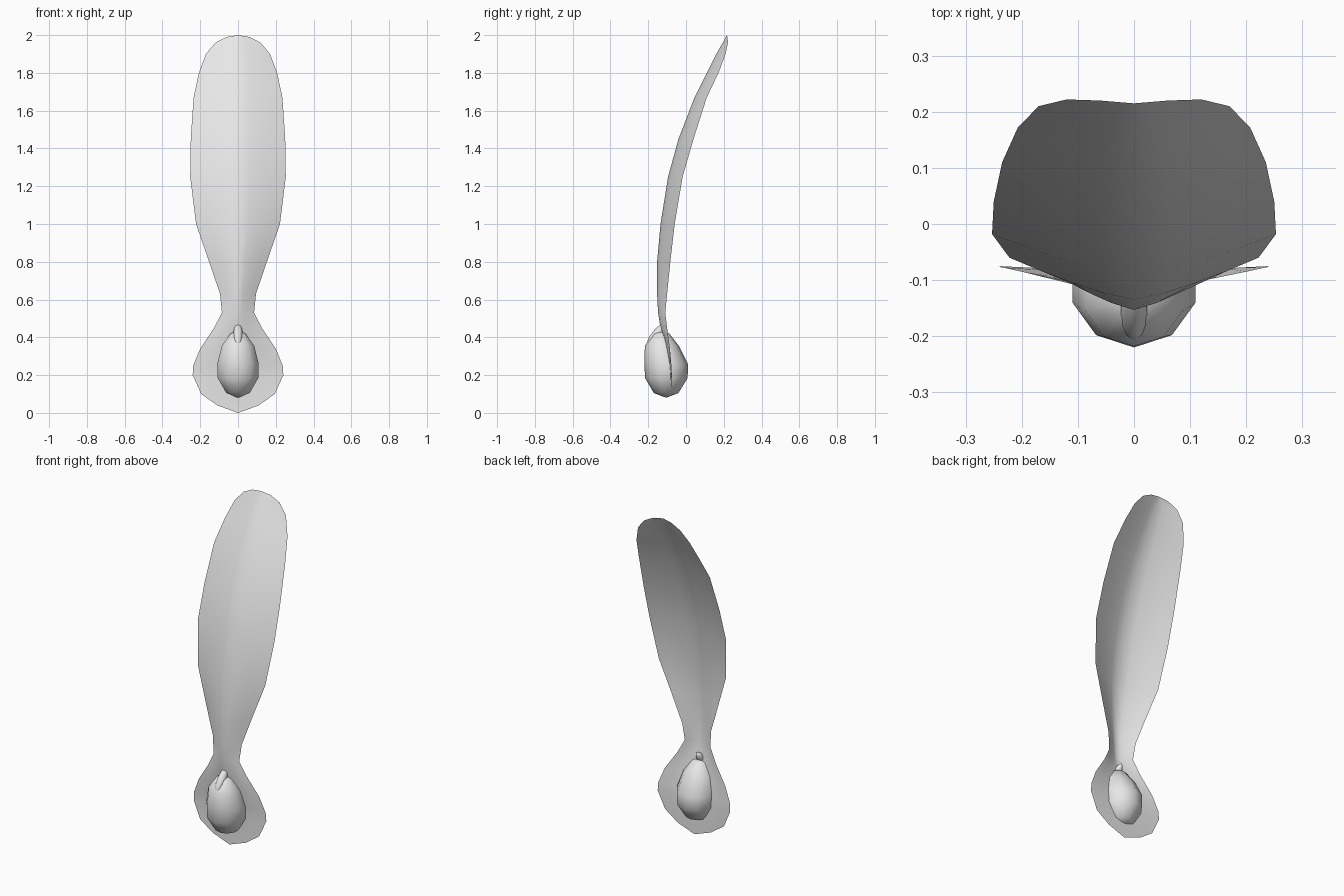
import bpy, bmesh, math
from mathutils import Matrix, Vector

cube = bpy.data.objects.get("Cube")
if cube:
    bpy.data.objects.remove(cube, do_unlink=True)

grey = bpy.data.materials.new("pale_grey")
grey.use_nodes = True
colour = (0.8, 0.8, 0.8, 1)
grey.diffuse_color = colour
grey.node_tree.nodes["Principled BSDF"].inputs["Base Color"].default_value = colour


def finish(name, bm):
    """Turn a bmesh into a smooth shaded object."""
    bmesh.ops.remove_doubles(bm, verts=bm.verts, dist=0.0005)
    mesh = bpy.data.meshes.new(name)
    bm.to_mesh(mesh)
    bm.free()
    mesh.materials.append(grey)
    mesh.shade_smooth()
    obj = bpy.data.objects.new(name, mesh)
    bpy.context.collection.objects.link(obj)
    return obj


def skin(bm, rows, closed=False):
    """Bridge neighbouring rows of vertices with quads."""
    for low, high in zip(rows, rows[1:]):
        count = len(low)
        for i in range(count if closed else count - 1):
            j = (i + 1) % count
            bm.faces.new((low[i], low[j], high[j], high[i]))


# Wing: one thin folded sheet; rows are height, half width, spine y, edge y
wing_rows = [
    (0.00, 0.0, -0.08, -0.08), (0.04, 0.11, -0.08, -0.08),
    (0.10, 0.195, -0.08, -0.08), (0.20, 0.24, -0.085, -0.075),
    (0.25, 0.237, -0.09, -0.077), (0.34, 0.20, -0.11, -0.085),
    (0.45, 0.127, -0.135, -0.10), (0.53, 0.085, -0.148, -0.11),
    (0.63, 0.095, -0.153, -0.10), (0.80, 0.153, -0.153, -0.083),
    (1.00, 0.222, -0.135, -0.06), (1.25, 0.253, -0.095, -0.018),
    (1.45, 0.25, -0.04, 0.04), (1.67, 0.235, 0.045, 0.11),
    (1.80, 0.207, 0.11, 0.172), (1.90, 0.17, 0.16, 0.21),
    (1.96, 0.12, 0.195, 0.222), (1.99, 0.06, 0.21, 0.22),
    (2.00, 0.0, 0.215, 0.215),
]
bm = bmesh.new()
steps = [-1, -0.75, -0.5, -0.25, 0, 0.25, 0.5, 0.75, 1]
rows = [[bm.verts.new((half * s, spine + (edge - spine) * abs(s) ** 1.3, z))
         for s in steps] for z, half, spine, edge in wing_rows]
skin(bm, rows)
finish("wing", bm)

# Seed body: ten-sided egg leaning forward; rings are height, radius, centre y
seed_rings = [
    (0.08, 0.0, -0.105), (0.105, 0.065, -0.105), (0.185, 0.113, -0.104),
    (0.26, 0.115, -0.105), (0.355, 0.09, -0.128), (0.42, 0.042, -0.13),
    (0.435, 0.0, -0.13),
]
bm = bmesh.new()
rows = []
for z, radius, centre in seed_rings:
    angles = [math.tau * i / 10 for i in range(10)]
    rows.append([bm.verts.new((radius * math.sin(a), centre - radius * math.cos(a), z))
                 for a in angles])
skin(bm, rows, closed=True)
finish("seed", bm)

# Small pointed stub leaning back over the seed
bm = bmesh.new()
bmesh.ops.create_uvsphere(bm, u_segments=10, v_segments=8, radius=1)
tilt = Vector((0, 0.09, 0.11)).to_track_quat("Z", "Y").to_matrix().to_4x4()
bm.transform(Matrix.Translation((0, -0.155, 0.415)) @ tilt
             @ Matrix.Diagonal((0.025, 0.025, 0.077, 1)))
finish("stub", bm)
